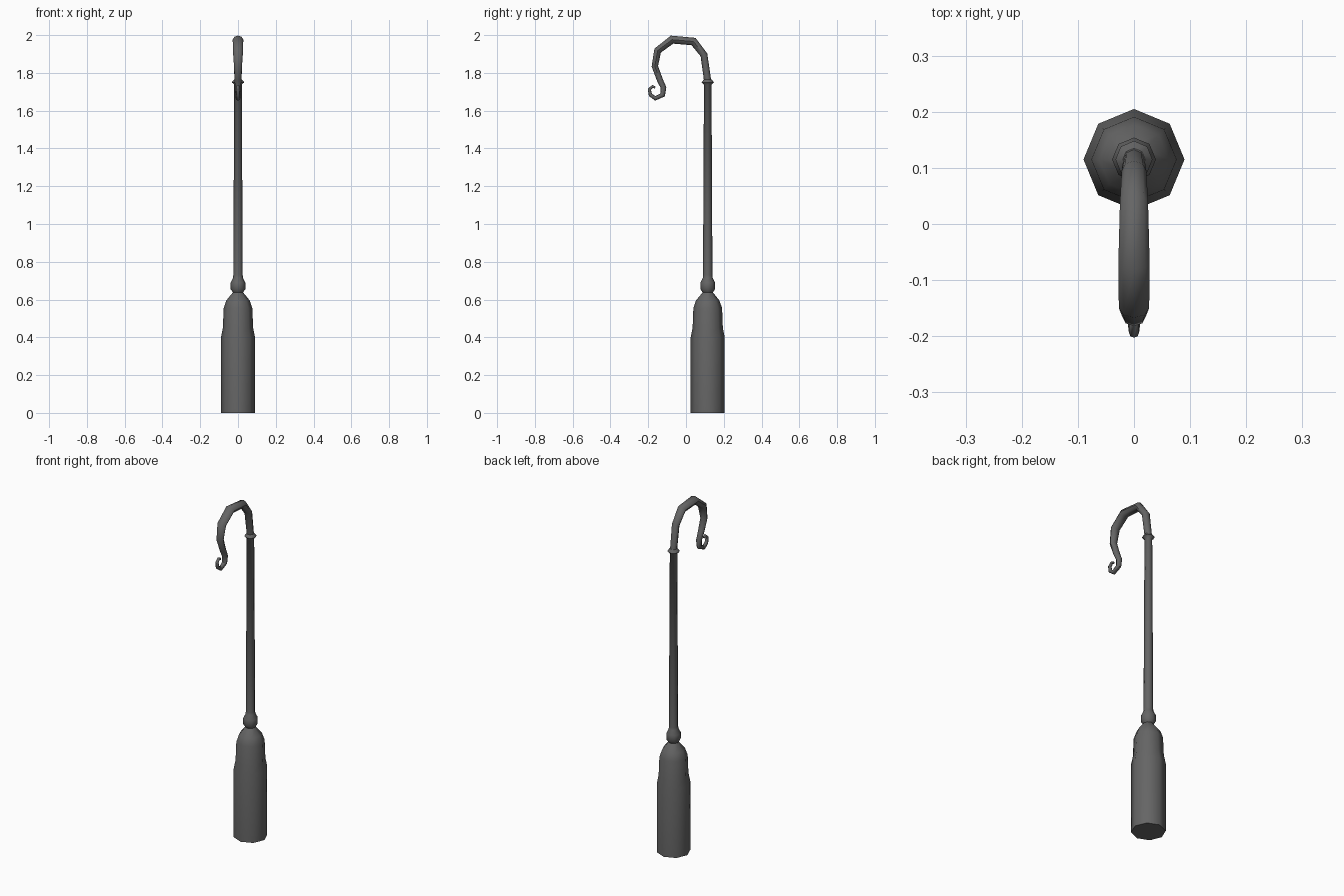
import bpy, bmesh, math
from mathutils import Vector

if "Cube" in bpy.data.objects:
    bpy.data.objects.remove(bpy.data.objects["Cube"])

SIDES = 8
POST_Y = 0.115

iron = bpy.data.materials.new("dark_grey_iron")
iron.diffuse_color = (0.13, 0.13, 0.13, 1)
iron.use_nodes = True
iron.node_tree.nodes["Principled BSDF"].inputs["Base Color"].default_value = iron.diffuse_color


def skin(name, rings):
    """Join rings of points into a closed tube."""
    bm = bmesh.new()
    loops = [[bm.verts.new(p) for p in ring] for ring in rings]
    for a, b in zip(loops, loops[1:]):
        for i in range(SIDES):
            j = (i + 1) % SIDES
            bm.faces.new((a[i], a[j], b[j], b[i]))
    bm.faces.new(loops[0][::-1])
    bm.faces.new(loops[-1])
    bmesh.ops.recalc_face_normals(bm, faces=bm.faces)
    me = bpy.data.meshes.new(name)
    bm.to_mesh(me)
    bm.free()
    me.materials.append(iron)
    ob = bpy.data.objects.new(name, me)
    bpy.context.collection.objects.link(ob)
    bpy.ops.object.select_all(action='DESELECT')
    ob.select_set(True)
    bpy.context.view_layer.objects.active = ob
    bpy.ops.object.shade_smooth_by_angle(angle=math.radians(50))
    return ob


def lathe(name, profile):
    """Eight-sided turned part on the post axis, profile of (radius, z)."""
    angles = [math.tau * i / SIDES for i in range(SIDES)]
    skin(name, [[(r * math.cos(a), POST_Y + r * math.sin(a), z) for a in angles]
                for r, z in profile])


# Wide base with its shoulder
lathe("base", [(0.09, 0), (0.09, 0.40), (0.08, 0.45), (0.076, 0.555),
               (0.062, 0.595), (0.027, 0.638)])

# Collar bead, slender post and the ring below the hook
lathe("post", [(0.027, 0.638), (0.039, 0.655), (0.039, 0.69), (0.026, 0.715),
               (0.025, 0.73), (0.02, 1.738), (0.033, 1.75), (0.02, 1.766)])

# Curled hook: (y, z, half width in x, half thickness)
path = [(0.115, 1.755, 0.019, 0.019), (0.095, 1.895, 0.022, 0.019),
        (0.040, 1.966, 0.025, 0.022), (-0.074, 1.976, 0.028, 0.022),
        (-0.150, 1.918, 0.027, 0.020), (-0.165, 1.835, 0.021, 0.017),
        (-0.138, 1.762, 0.018, 0.016), (-0.119, 1.722, 0.016, 0.015),
        (-0.123, 1.684, 0.014, 0.014), (-0.162, 1.665, 0.012, 0.012),
        (-0.188, 1.683, 0.010, 0.010), (-0.194, 1.712, 0.009, 0.009),
        (-0.177, 1.729, 0.008, 0.008), (-0.163, 1.722, 0.006, 0.006)]
pts = [Vector((0, y, z)) for y, z, _, _ in path]
rings = []
for k, (y, z, w, t) in enumerate(path):
    d_in = (pts[k] - pts[max(k - 1, 0)]).normalized()
    d_out = (pts[min(k + 1, len(pts) - 1)] - pts[k]).normalized()
    tangent = (d_in + d_out).normalized()
    side = tangent.cross(Vector((1, 0, 0)))
    rings.append([pts[k] + Vector((w * math.cos(a), 0, 0)) + side * t * math.sin(a)
                  for a in (math.tau * i / SIDES for i in range(SIDES))])
skin("hook", rings)
